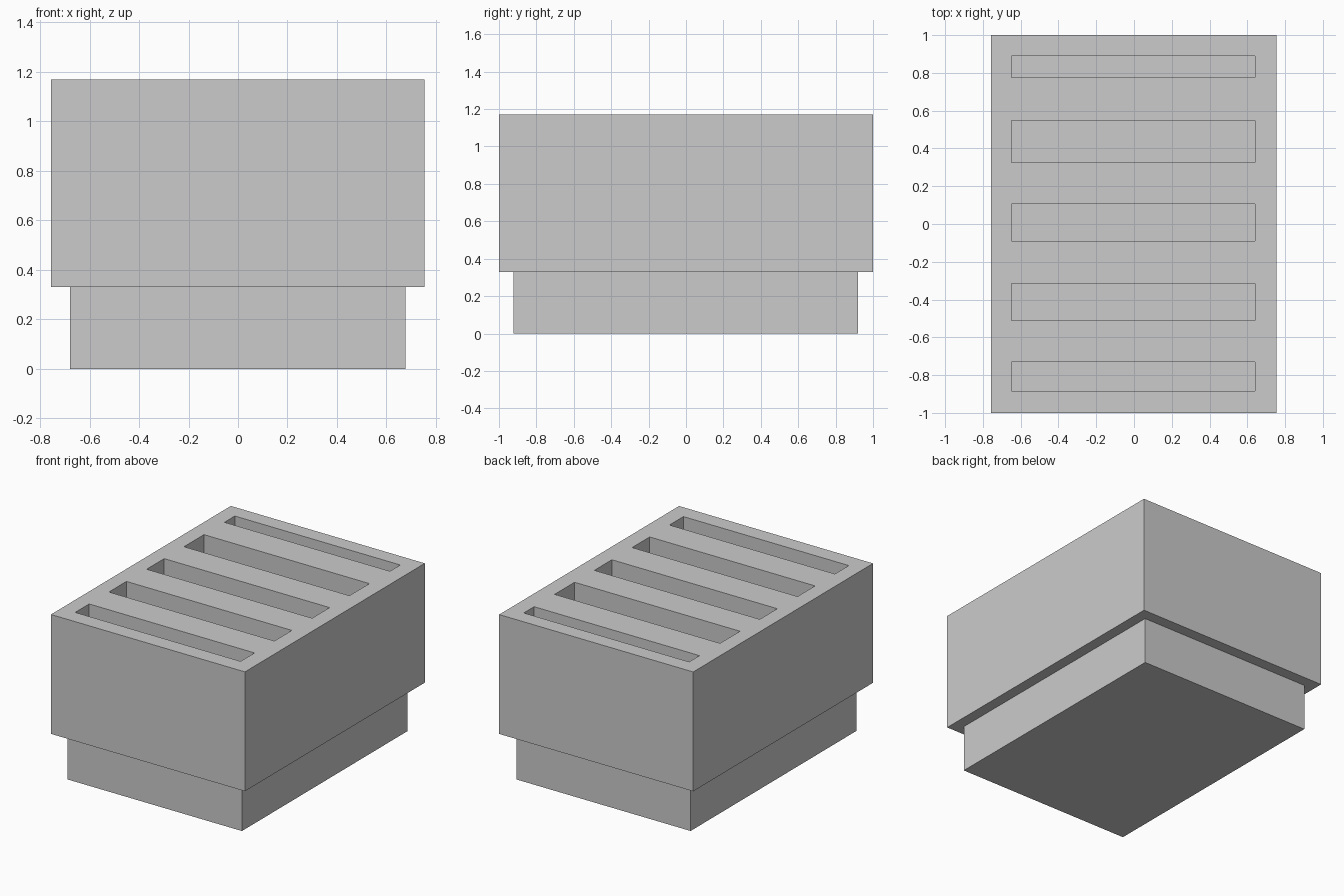
import bpy

if "Cube" in bpy.data.objects:
    bpy.data.objects.remove(bpy.data.objects["Cube"])


def box(name, x, y, z):
    """Axis-aligned box from (min, max) ranges."""
    bpy.ops.mesh.primitive_cube_add(size=1, location=[sum(r) / 2 for r in (x, y, z)])
    obj = bpy.context.object
    obj.name = name
    obj.scale = [r[1] - r[0] for r in (x, y, z)]
    bpy.ops.object.transform_apply(location=False, rotation=False, scale=True)
    return obj


STEP_Z, TOP_Z = 0.33, 1.17

# Recessed plinth, whose top is the floor of the slots
box("plinth", (-0.68, 0.677), (-0.923, 0.92), (0, STEP_Z))

# Overhanging upper body
body = box("upper_body", (-0.756, 0.754), (-1, 1), (STEP_Z, TOP_Z))

# Five slots of uneven width cut down through the upper body
slots = [(-0.885, -0.73), (-0.51, -0.315), (-0.09, 0.105), (0.325, 0.547), (0.775, 0.89)]
for i, y_range in enumerate(slots):
    cutter = box(f"slot_cutter_{i + 1}", (-0.648, 0.64), y_range, (STEP_Z - 0.1, TOP_Z + 0.1))
    cutter.hide_render = True
    cutter.hide_set(True)
    cut = body.modifiers.new(f"slot_{i + 1}", "BOOLEAN")
    cut.operation = "DIFFERENCE"
    cut.solver = "EXACT"
    cut.object = cutter
